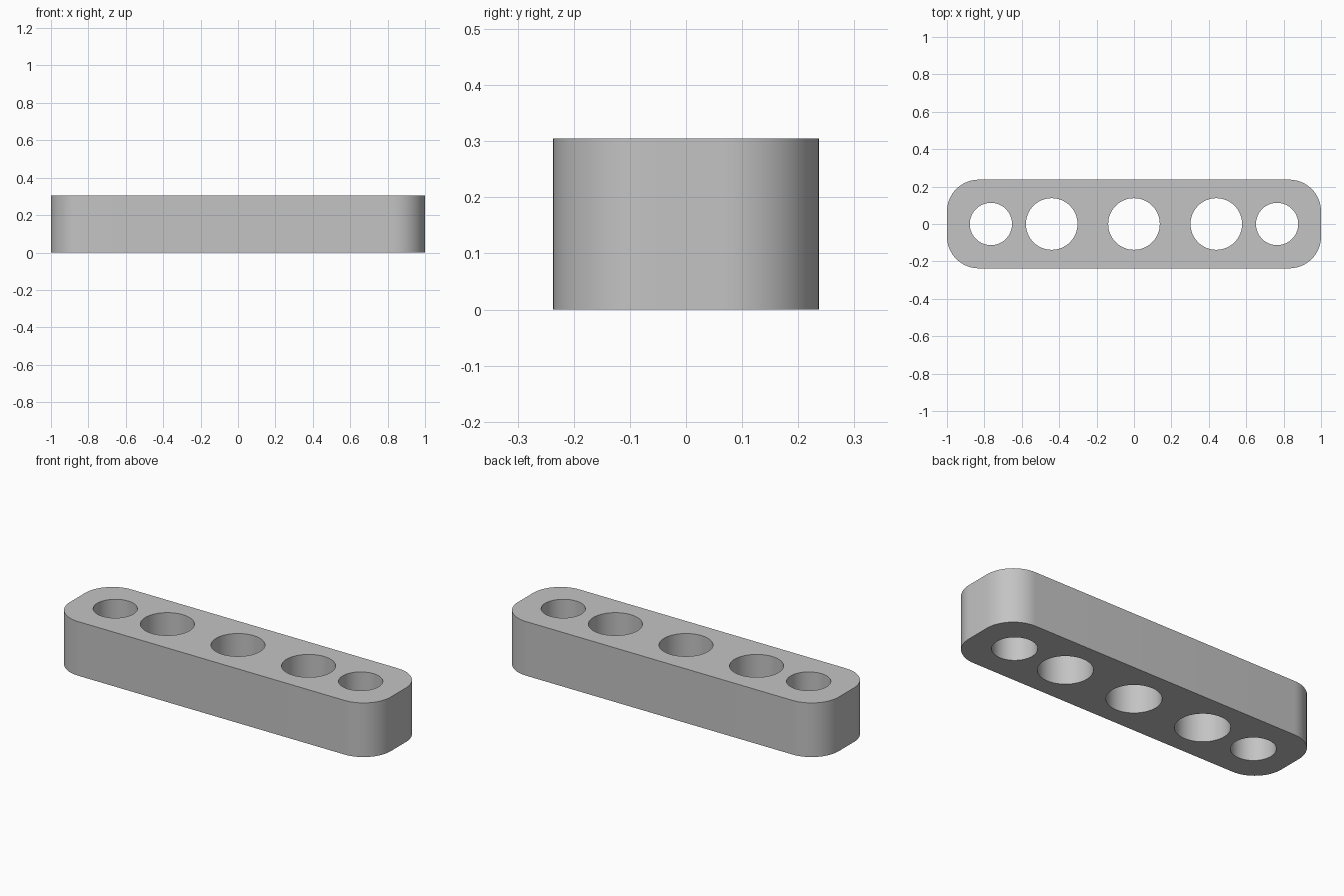
import bpy
import bmesh

cube = bpy.data.objects.get("Cube")
if cube:
    bpy.data.objects.remove(cube, do_unlink=True)

LENGTH, WIDTH, HEIGHT, CORNER = 2.0, 0.474, 0.305, 0.17

grey = bpy.data.materials.new("grey")
grey.use_nodes = True
grey.diffuse_color = (0.55, 0.55, 0.55, 1)
grey.node_tree.nodes["Principled BSDF"].inputs["Base Color"].default_value = grey.diffuse_color


def add_object(name, bm):
    mesh = bpy.data.meshes.new(name)
    bm.to_mesh(mesh)
    bm.free()
    mesh.materials.append(grey)
    obj = bpy.data.objects.new(name, mesh)
    obj.location.z = HEIGHT / 2
    bpy.context.collection.objects.link(obj)
    return obj


# Bar with rounded upright corners
bm = bmesh.new()
bmesh.ops.create_cube(bm, size=1)
bmesh.ops.scale(bm, vec=(LENGTH, WIDTH, HEIGHT), verts=bm.verts)
upright = [e for e in bm.edges if abs(e.verts[0].co.z - e.verts[1].co.z) > HEIGHT / 2]
bmesh.ops.bevel(bm, geom=upright, offset=CORNER, segments=16, profile=0.5, affect='EDGES')
bar = add_object("drilled_bar", bm)

# Five through holes, the outer pair smaller
bm = bmesh.new()
for x, radius in ((-0.765, 0.113), (-0.44, 0.138), (0, 0.138), (0.44, 0.138), (0.765, 0.113)):
    ring = bmesh.ops.create_cone(bm, cap_ends=True, segments=64, radius1=radius,
                                 radius2=radius, depth=HEIGHT * 2)
    bmesh.ops.translate(bm, vec=(x, 0, 0), verts=ring["verts"])
cutter = add_object("hole_cutter", bm)
cutter.hide_render = True

cut = bar.modifiers.new("holes", 'BOOLEAN')
cut.operation = 'DIFFERENCE'
cut.solver = 'EXACT'
cut.object = cutter

bpy.ops.object.select_all(action='DESELECT')
bpy.context.view_layer.objects.active = bar
bar.select_set(True)
bpy.ops.object.modifier_apply(modifier=cut.name)
bpy.data.objects.remove(cutter, do_unlink=True)
bpy.ops.object.shade_smooth_by_angle()
